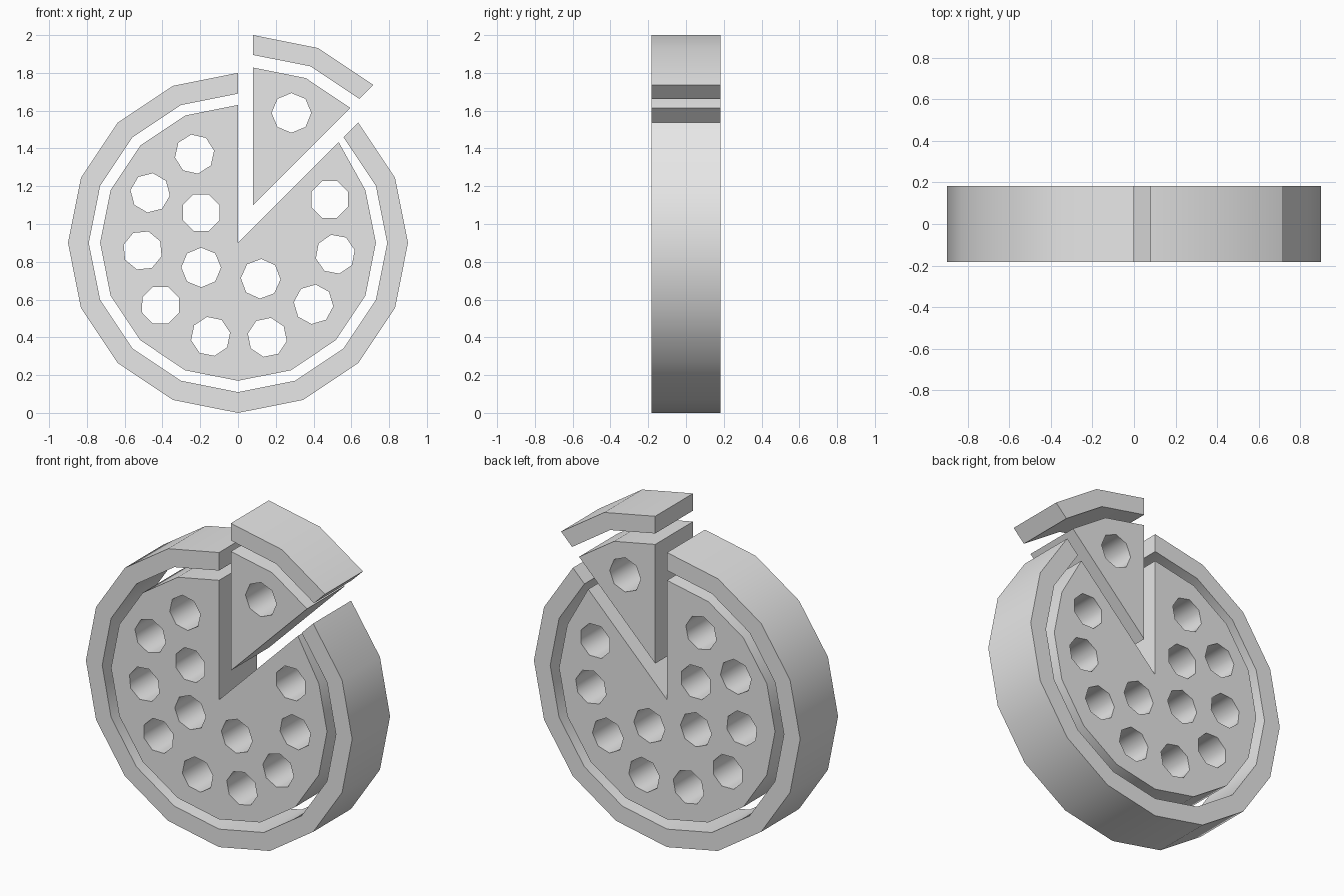
import bpy, bmesh
from math import sin, cos, radians
from mathutils import Vector

cube = bpy.data.objects.get("Cube")
if cube:
    bpy.data.objects.remove(cube, do_unlink=True)

HALF = 0.183      # half thickness
STEP = 22.5       # sixteen-sided circle
CENTRE = (0, 0.9)
SLICE = (0.08, 1.1)

grey = bpy.data.materials.new("plain grey")
grey.use_nodes = True
grey.diffuse_color = (0.8, 0.8, 0.8, 1)
grey.node_tree.nodes["Principled BSDF"].inputs["Base Color"].default_value = (0.8, 0.8, 0.8, 1)


def arc(centre, radius, start, end, step=STEP):
    """Points clockwise from the top, angles in degrees."""
    count = round((end - start) / step)
    angles = [radians(start + i * step) for i in range(count + 1)]
    return [(centre[0] + radius * sin(a), centre[1] + radius * cos(a)) for a in angles]


def hole(x, z, turn=0):
    return arc((x, z), 0.105, -turn, 315 - turn, 45)


def plate(name, *loops):
    """Fill an outline with its holes and extrude it through the thickness."""
    bm = bmesh.new()
    edges = []
    for loop in loops:
        verts = [bm.verts.new((x, -HALF, z)) for x, z in loop]
        edges += [bm.edges.new((v, verts[i - 1])) for i, v in enumerate(verts)]
    bmesh.ops.triangle_fill(bm, use_beauty=True, edges=edges, normal=(0, -1, 0))
    out = bmesh.ops.extrude_face_region(bm, geom=bm.faces[:], use_keep_orig=True)
    moved = [g for g in out["geom"] if isinstance(g, bmesh.types.BMVert)]
    bmesh.ops.translate(bm, verts=moved, vec=Vector((0, 2 * HALF, 0)))
    bmesh.ops.recalc_face_normals(bm, faces=bm.faces[:])
    mesh = bpy.data.meshes.new(name)
    bm.to_mesh(mesh)
    bm.free()
    mesh.materials.append(grey)
    obj = bpy.data.objects.new(name, mesh)
    bpy.context.collection.objects.link(obj)
    bpy.ops.object.select_all(action="DESELECT")
    obj.select_set(True)
    bpy.context.view_layer.objects.active = obj
    bpy.ops.object.shade_smooth_by_angle(angle=radians(50))


def crust(name, centre, inner, start, end):
    plate(name, arc(centre, 0.9, start, end) + arc(centre, inner, start, end)[::-1])


# Crust rings
crust("main_crust", CENTRE, 0.79, 45, 360)
crust("slice_crust", SLICE, 0.795, 0, 45)

# Round base with its topping holes: x, z, turn
toppings = [
    (-0.23, 1.37, 10), (-0.465, 1.165, -8), (-0.195, 1.06, 22.5),
    (-0.505, 0.86, -17), (-0.195, 0.77, 0), (0.12, 0.71, -2),
    (-0.41, 0.57, 22), (-0.145, 0.405, 11), (0.155, 0.4, -11),
    (0.4, 0.575, -6), (0.515, 0.84, 12), (0.485, 1.13, 22.5),
]
rim = arc(CENTRE, 0.73, 67.5, 360)
plate("main_base", [CENTRE, (0.533, 1.433)] + rim, *[hole(*t) for t in toppings])

# Pulled-out slice
plate("slice_base", [SLICE] + arc(SLICE, 0.728, 0, 45), hole(0.283, 1.588))
